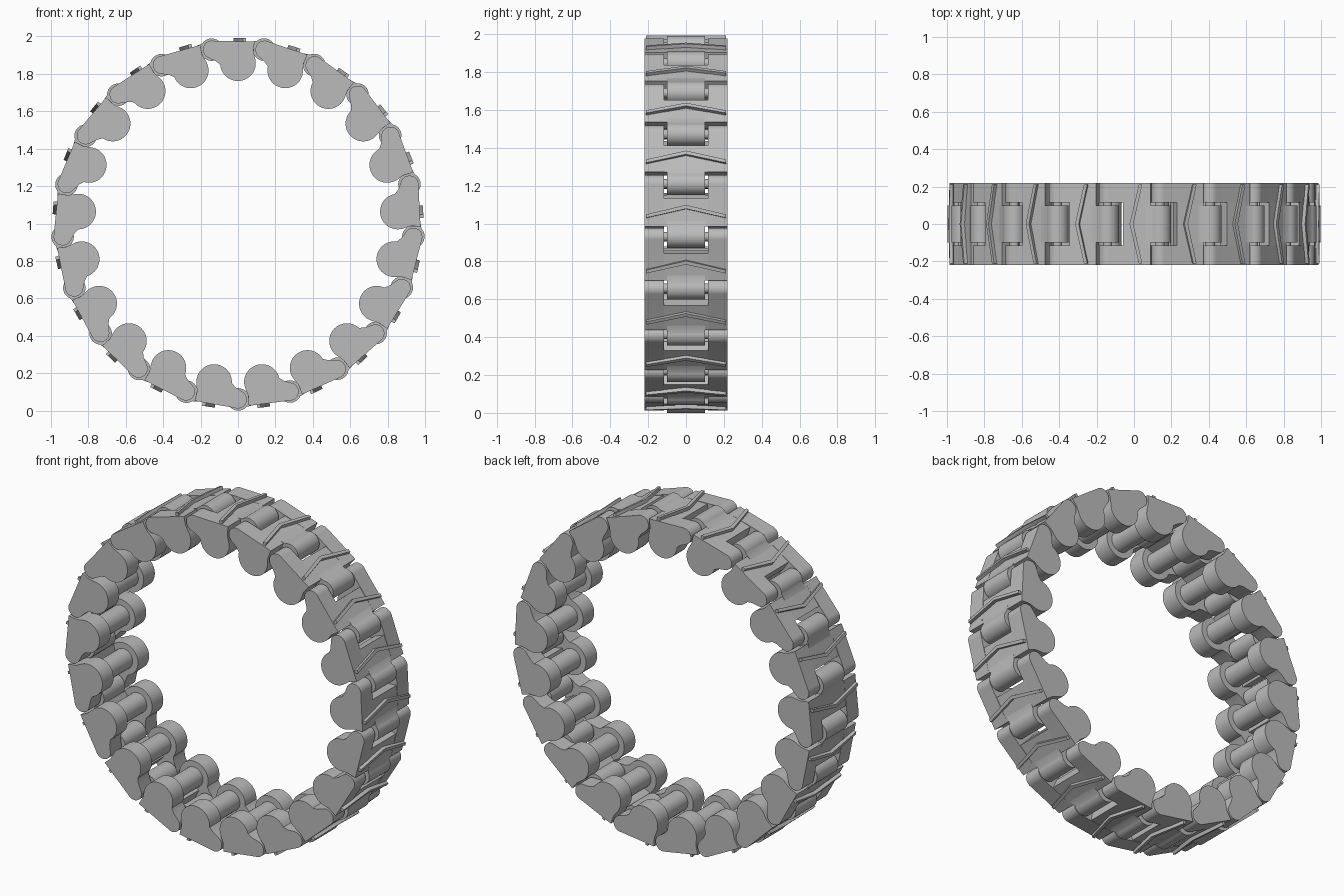
import bpy, bmesh
from math import sin, cos, radians, tau

LINKS = 21
HINGE_X, HINGE_R = 0.139, 0.93     # hinge axis, measured from the ring centre
HALF_WIDTH = 0.22
NOTCH = 0.115                      # half width of the slot around the knuckle

cube = bpy.data.objects.get("Cube")
if cube:
    bpy.data.objects.remove(cube)

steel = bpy.data.materials.new("grey_steel")
steel.use_nodes = True
GREY = (0.5, 0.5, 0.5, 1)
steel.diffuse_color = GREY
steel.node_tree.nodes["Principled BSDF"].inputs["Base Color"].default_value = GREY


def arc(cx, cz, r, start, end, n=18):
    """Points along an arc, angles in degrees."""
    angles = [radians(start + (end - start) * i / n) for i in range(n + 1)]
    return [(cx + r * cos(a), cz + r * sin(a)) for a in angles]


def disc(cx, cz, r, n=32):
    return arc(cx, cz, r, 0, 360, n)[:-1]


def prism(bm, points, lo, hi, upright=False):
    """Extrude an outline across the track (y), or outward (z) if upright."""
    def place(p, h):
        return (p[0], p[1], h) if upright else (p[0], h, p[1])
    a = [bm.verts.new(place(p, lo)) for p in points]
    b = [bm.verts.new(place(p, hi)) for p in points]
    bm.faces.new(a)
    bm.faces.new(b[::-1])
    for i in range(len(a)):
        j = (i + 1) % len(a)
        bm.faces.new((a[i], b[i], b[j], a[j]))


def repeat_around(name, bm):
    """Turn the part into a mesh and place one copy on every link."""
    bmesh.ops.recalc_face_normals(bm, faces=bm.faces)
    mesh = bpy.data.meshes.new(name)
    bm.to_mesh(mesh)
    bm.free()
    mesh.materials.append(steel)
    for i in range(LINKS):
        obj = bpy.data.objects.new(f"{name}_{i + 1}", mesh)
        obj.location.z = 1
        obj.rotation_euler.y = tau * i / LINKS
        bpy.context.collection.objects.link(obj)
        if i == 0:
            bpy.ops.object.select_all(action='DESELECT')
            obj.select_set(True)
            bpy.context.view_layer.objects.active = obj
            bpy.ops.object.shade_smooth_by_angle(angle=radians(30))


# Pear-shaped side blocks: hinge eye at one end, round lobe facing inward
side = [(0.088, 0.972)]
side += arc(-HINGE_X, HINGE_R, 0.048, 80, 240)
side += [(-0.118, 0.868)]
side += arc(0, 0.857, 0.095, 185, 370, 26)
side += [(0.083, 0.92)]
bm = bmesh.new()
for s in (-1, 1):
    prism(bm, side, s * NOTCH, s * HALF_WIDTH)
repeat_around("side_block", bm)

# Centre plate joining the two side blocks
bm = bmesh.new()
prism(bm, [(-0.06, 0.972), (-0.06, 0.905), (0.083, 0.905), (0.088, 0.972)],
      -NOTCH, NOTCH)
repeat_around("centre_plate", bm)

# Knuckle reaching into the slot of the next link
knuckle = [(0.05, 0.971), (0.05, 0.906)]
knuckle += arc(HINGE_X, HINGE_R, 0.06, 205, 490, 30)
bm = bmesh.new()
prism(bm, knuckle, -0.1, 0.1)
repeat_around("hinge_knuckle", bm)

# Hinge pin and the inner tube between the lobes
bm = bmesh.new()
prism(bm, disc(HINGE_X, HINGE_R, 0.025, 16), -0.2, 0.2)
repeat_around("hinge_pin", bm)
bm = bmesh.new()
prism(bm, disc(0, 0.857, 0.06), -NOTCH, NOTCH)
repeat_around("inner_tube", bm)

# Chevron grip bar on the outer face
chevron = [(-0.024, 0), (0.026, -0.21), (0.044, -0.21),
           (-0.004, 0), (0.044, 0.21), (0.026, 0.21)]
bm = bmesh.new()
prism(bm, chevron, 0.965, 0.992, upright=True)
repeat_around("grip_bar", bm)
